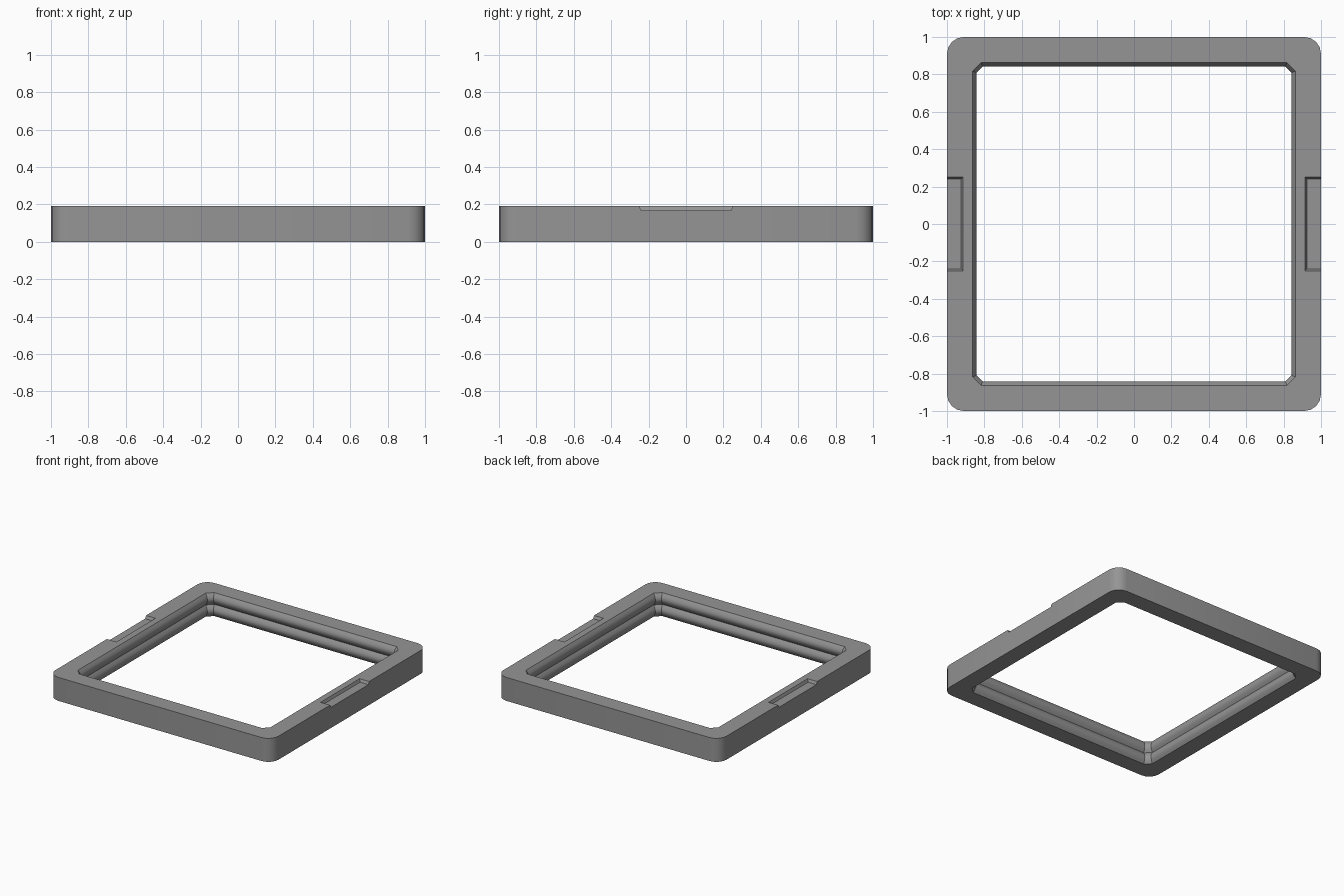
import bpy, bmesh
from math import sin, cos, pi, radians

if "Cube" in bpy.data.objects:
    bpy.data.objects.remove(bpy.data.objects["Cube"], do_unlink=True)

HEIGHT = 0.19
STEPS = 4  # facets per corner

grey = bpy.data.materials.new("mid_grey")
grey.use_nodes = True
grey.diffuse_color = (0.3, 0.3, 0.3, 1)
grey.node_tree.nodes["Principled BSDF"].inputs["Base Color"].default_value = (0.3, 0.3, 0.3, 1)


def turn(points):
    """Repeat one corner's points around the four corners."""
    loop = []
    for _ in range(4):
        loop += points
        points = [(-y, x) for x, y in points]
    return loop


def rounded_corner(half, r):
    c = half - r
    return turn([(c + r * cos(pi / 2 * i / STEPS), c + r * sin(pi / 2 * i / STEPS))
                 for i in range(STEPS + 1)])


def cut_corner(half, size):
    return turn([(half - size * i / STEPS, half - size + size * i / STEPS)
                 for i in range(STEPS + 1)])


def make_object(name, bm):
    bmesh.ops.recalc_face_normals(bm, faces=bm.faces)
    mesh = bpy.data.meshes.new(name)
    bm.to_mesh(mesh)
    bm.free()
    mesh.materials.append(grey)
    obj = bpy.data.objects.new(name, mesh)
    bpy.context.collection.objects.link(obj)
    return obj


# Frame: outer wall, then two stacked rounded beads down the inner wall
sections = [(rounded_corner(1, 0.09), 0), (rounded_corner(1, 0.09), HEIGHT)]
BEAD = 8
for k in range(2 * BEAD + 1):
    bulge = 0.022 * abs(sin(pi * k / BEAD))
    half = 0.863 - bulge
    sections.append((cut_corner(half, 0.045 - 0.586 * bulge), HEIGHT * (1 - k / (2 * BEAD))))

bm = bmesh.new()
rings = [[bm.verts.new((x, y, z)) for x, y in loop] for loop, z in sections]
for a, b in zip(rings, rings[1:] + rings[:1]):
    for i in range(len(a)):
        j = (i + 1) % len(a)
        bm.faces.new((a[i], a[j], b[j], b[i]))
frame = make_object("frame", bm)

# Tapered notches in the top and bottom of both sides
cutters = []
for side in (-1, 1):
    for z_face, out in ((0, -1), (HEIGHT, 1)):
        bm = bmesh.new()
        bmesh.ops.create_cube(bm, size=2)
        for v in bm.verts:
            deep = v.co.z < 0
            inner = 0.925 if deep else 0.905
            v.co.x = side * (inner if v.co.x < 0 else 1.1)
            v.co.y *= 0.24 if deep else 0.26
            v.co.z = z_face + out * (-0.022 if deep else 0.022)
        cutters.append(make_object("notch_cutter", bm))
        cutters[-1].hide_render = True

bpy.context.view_layer.objects.active = frame
for cutter in cutters:
    mod = frame.modifiers.new("notch", "BOOLEAN")
    mod.operation = "DIFFERENCE"
    mod.solver = "EXACT"
    mod.object = cutter
    bpy.ops.object.modifier_apply(modifier=mod.name)
for cutter in cutters:
    bpy.data.objects.remove(cutter, do_unlink=True)

bpy.ops.object.select_all(action="DESELECT")
frame.select_set(True)
bpy.ops.object.shade_smooth_by_angle(angle=radians(35))
